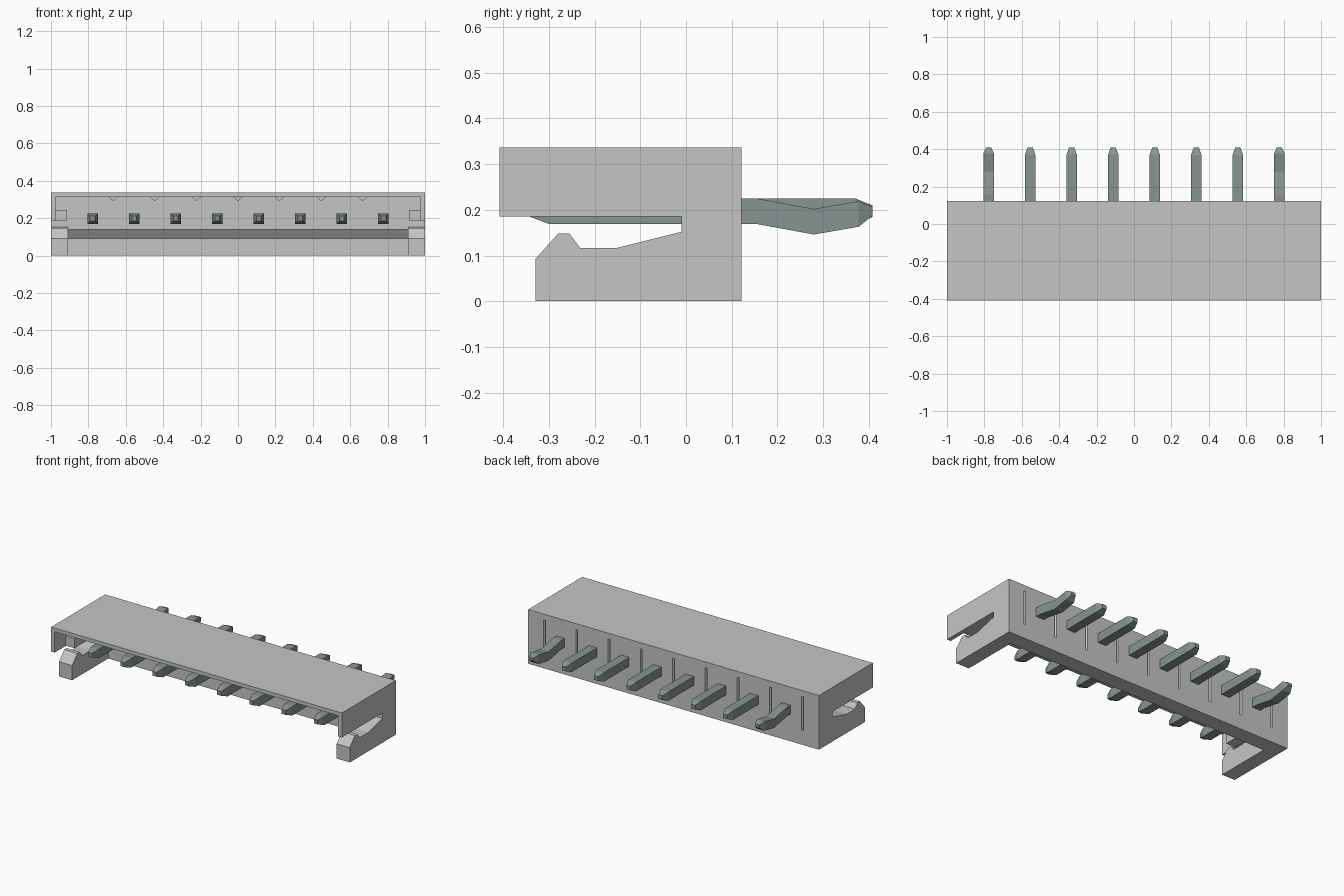
import bpy
import bmesh

cube = bpy.data.objects.get("Cube")
if cube:
    bpy.data.objects.remove(cube, do_unlink=True)


def make_material(name, colour):
    mat = bpy.data.materials.new(name)
    mat.use_nodes = True
    mat.diffuse_color = (*colour, 1)
    bsdf = mat.node_tree.nodes["Principled BSDF"]
    bsdf.inputs["Base Color"].default_value = (*colour, 1)
    bsdf.inputs["Roughness"].default_value = 0.6
    return mat


PLASTIC = make_material("light grey plastic", (0.56, 0.56, 0.56))
METAL = make_material("grey green metal", (0.24, 0.30, 0.29))


def finish(name, bm, mat):
    bmesh.ops.recalc_face_normals(bm, faces=bm.faces)
    mesh = bpy.data.meshes.new(name)
    bm.to_mesh(mesh)
    bm.free()
    mesh.materials.append(mat)
    obj = bpy.data.objects.new(name, mesh)
    bpy.context.collection.objects.link(obj)
    return obj


def loft(bm, rings):
    """Skin a row of equal-sized rings and cap both ends."""
    loops = [[bm.verts.new(p) for p in ring] for ring in rings]
    n = len(loops[0])
    for a, b in zip(loops, loops[1:]):
        for i in range(n):
            j = (i + 1) % n
            bm.faces.new((a[i], a[j], b[j], b[i]))
    bm.faces.new(loops[0])
    bm.faces.new(loops[-1])


def side_prism(name, profile, x0, x1):
    """Extrude a (y, z) profile from x0 to x1."""
    bm = bmesh.new()
    loft(bm, [[(x, y, z) for y, z in profile] for x in (x0, x1)])
    return finish(name, bm, PLASTIC)


def box_profile(y0, y1, z0, z1):
    return [(y0, z0), (y1, z0), (y1, z1), (y0, z1)]


FRONT, BACK, INNER, TOP, CEILING = -0.408, 0.122, -0.01, 0.337, 0.314
PITCH = 0.222

# Housing: roof plate and rear wall with an undercut foot
side_prism("roof", box_profile(FRONT, BACK, CEILING, TOP), -1, 1)
wall = side_prism("rear_wall", [
    (BACK, 0), (BACK, CEILING), (INNER, CEILING), (INNER, 0.14),
    (0.025, 0.092), (0.025, 0)], -0.91, 0.91)

# Shallow vertical grooves between the pins on the rear face
bm = bmesh.new()
for k in range(-4, 5):
    x = k * PITCH
    loft(bm, [[(x - 0.009, BACK + 0.005, z), (x + 0.009, BACK + 0.005, z),
               (x, BACK - 0.012, z)] for z in (0.09, 0.3)])
cutter = finish("groove_cutter", bm, PLASTIC)
cutter.hide_render = True
cutter.hide_viewport = True
groove = wall.modifiers.new("grooves", "BOOLEAN")
groove.operation = "DIFFERENCE"
groove.solver = "EXACT"
groove.object = cutter

# Small pointed ribs under the roof
bm = bmesh.new()
for k in range(-3, 4):
    x = k * PITCH
    loft(bm, [[(x - 0.025, y, CEILING), (x + 0.025, y, CEILING),
               (x, y, CEILING - 0.024)] for y in (-0.06, INNER)])
finish("roof_ribs", bm, PLASTIC)

# End walls, latch arms and inner guide steps on both sides
ARM = [(BACK, 0), (-0.33, 0), (-0.33, 0.092), (-0.28, 0.148), (-0.255, 0.148),
       (-0.232, 0.117), (-0.15, 0.117), (INNER, 0.152), (INNER, CEILING),
       (BACK, CEILING)]
for side, s in (("left", 1), ("right", -1)):
    side_prism(side + "_latch_arm", ARM, s * 0.91, s)
    side_prism(side + "_end_wall",
               box_profile(FRONT, INNER, 0.185, CEILING), s * 0.975, s)
    side_prism(side + "_guide_step",
               box_profile(-0.3, INNER, 0.187, 0.245), s * 0.915, s * 0.975)

# Pins: (y, centre height, half width, half height) along the length
FRONT_END = [(-0.345, 0.199, 0.013, 0.013), (-0.3, 0.197, 0.028, 0.028)]
STRAIGHT = FRONT_END + [(0.37, 0.197, 0.028, 0.028),
                        (0.408, 0.197, 0.014, 0.013)]
KINKED = FRONT_END + [(0.155, 0.197, 0.028, 0.028), (0.28, 0.174, 0.028, 0.028),
                      (0.378, 0.191, 0.028, 0.028),
                      (0.408, 0.197, 0.014, 0.010)]
for i in range(8):
    x = (i - 3.5) * PITCH
    path = KINKED if i in (0, 7) else STRAIGHT
    bm = bmesh.new()
    loft(bm, [[(x - w, y, z - h), (x + w, y, z - h),
               (x + w, y, z + h), (x - w, y, z + h)] for y, z, w, h in path])
    finish("pin_%d" % (i + 1), bm, METAL)
